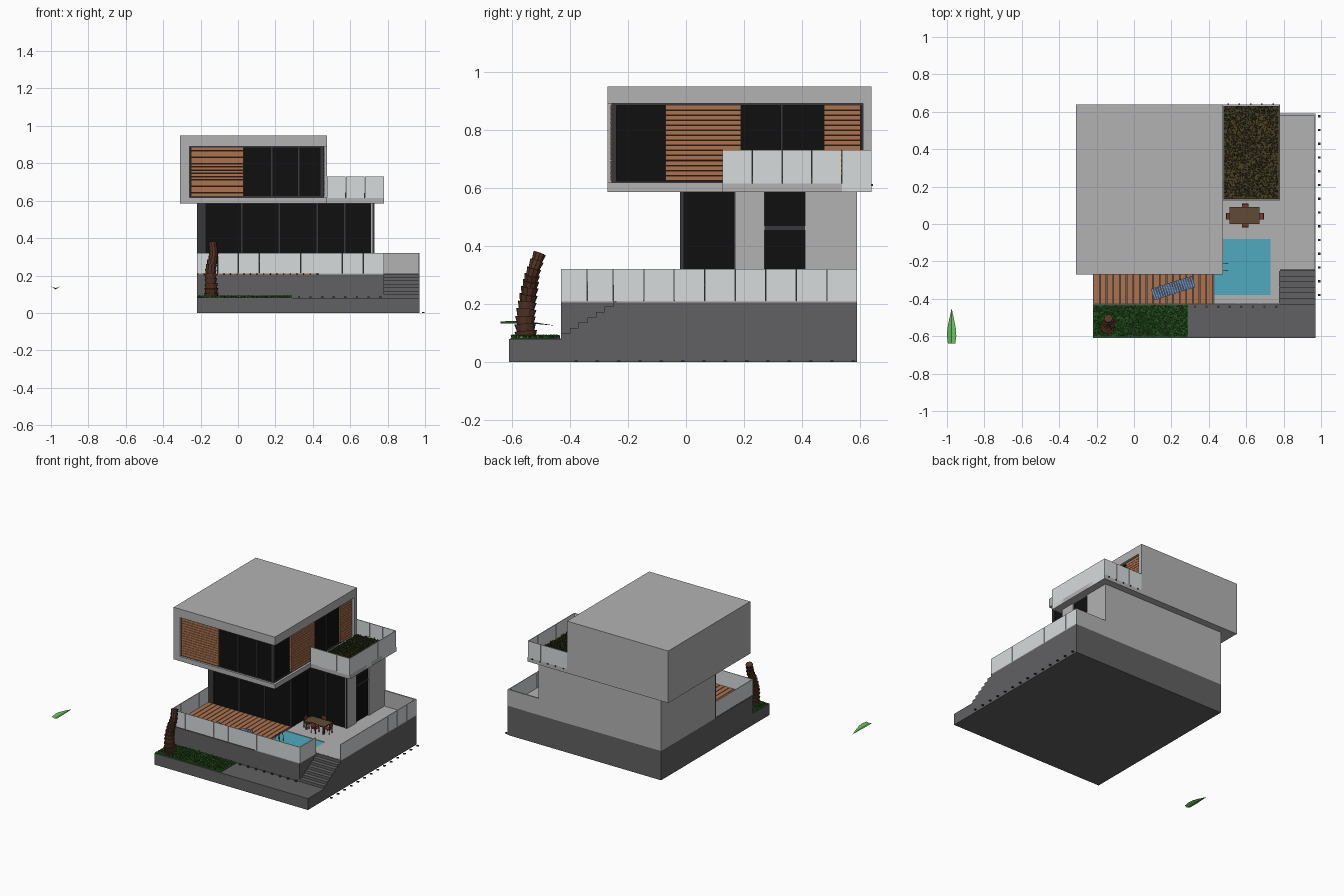
import bpy, bmesh, math, random
from mathutils import Vector, Matrix

if "Cube" in bpy.data.objects:
    bpy.data.objects.remove(bpy.data.objects["Cube"])

random.seed(4)


def mat(name, r, g, b):
    m = bpy.data.materials.new(name)
    m.diffuse_color = (r, g, b, 1)
    m.use_nodes = True
    m.node_tree.nodes["Principled BSDF"].inputs["Base Color"].default_value = m.diffuse_color
    return m


DARK = mat("dark_stone", .12, .12, .125)
LIGHT = mat("concrete", .45, .45, .45)
GLASS = mat("dark_glass", .005, .005, .005)
FRAME = mat("frame", .04, .04, .045)
RAIL = mat("rail_glass", .68, .71, .72)
WOOD = mat("wood", .42, .17, .08)
BROWN = mat("table_wood", .12, .07, .035)
RED = mat("chair_red", .2, .04, .03)
WATER = mat("water", .08, .4, .52)
BLUE = mat("lounger_blue", .15, .27, .5)
BARK = mat("bark", .09, .035, .02)
LEAF = mat("leaf", .15, .55, .12)
GREENS = [mat("green_a", .05, .22, .03), mat("green_b", .02, .09, .015), mat("green_c", .1, .35, .05)]
DULLS = [mat("moss_a", .03, .07, .015), mat("moss_b", .07, .05, .02), mat("moss_c", .05, .1, .02)]


def finish(name, bm, mats):
    me = bpy.data.meshes.new(name)
    bm.to_mesh(me)
    bm.free()
    for m in mats:
        me.materials.append(m)
    ob = bpy.data.objects.new(name, me)
    bpy.context.collection.objects.link(ob)
    return ob


def boxes(name, m, *items, tf=Matrix()):
    """Each item is (x0, x1, y0, y1, z0, z1)."""
    bm = bmesh.new()
    for x0, x1, y0, y1, z0, z1 in items:
        c = Vector((x0 + x1, y0 + y1, z0 + z1)) / 2
        s = Matrix.Diagonal((x1 - x0, y1 - y0, z1 - z0, 1))
        bmesh.ops.create_cube(bm, size=1, matrix=tf @ Matrix.Translation(c) @ s)
    return finish(name, bm, [m])


def rail(name, a, b, z0, z1, n, t=.005):
    """Row of n glass panels between two plan points, with thin gaps."""
    d = Vector((b[0] - a[0], b[1] - a[1]))
    step = d.length / n
    tf = Matrix.Translation((a[0], a[1], 0)) @ Matrix.Rotation(math.atan2(d.y, d.x), 4, 'Z')
    boxes(name, RAIL, *[(i * step + .001, (i + 1) * step - .001, 0, t, z0, z1) for i in range(n)], tf=tf)


def grass(name, x0, x1, y0, y1, z, n, h, mats):
    bm = bmesh.new()
    for _ in range(n):
        p = Vector((random.uniform(x0 + .006, x1 - .006), random.uniform(y0 + .006, y1 - .006), z))
        a = random.uniform(0, math.tau)
        w = Vector((math.cos(a), math.sin(a), 0)) * .004
        tip = Vector((random.uniform(-.006, .006), random.uniform(-.006, .006), h * random.uniform(.6, 1)))
        f = bm.faces.new([bm.verts.new(v) for v in (p - w, p + w, p + tip)])
        f.material_index = random.randrange(3)
    finish(name, bm, mats)
    boxes(name + "_soil", mats[1], (x0, x1, y0, y1, z - .01, z))


# Base, podium and stairs
boxes("base", DARK, (-.22, .97, -.61, .59, 0, .08))
boxes("podium", DARK, (-.22, .78, -.43, .59, .08, .205), (.78, .97, -.25, .59, .08, .205))
boxes("stairs", DARK, *[(.78, .97, -.43 + .03 * i, -.24, .08, .08 + .0185 * (i + 1)) for i in range(7)])
boxes("paving", LIGHT, (.43, .73, -.43, -.38, .204, .21), (.73, .78, -.43, -.08, .204, .21),
      (.78, .97, -.24, .59, .204, .21), (.43, .78, -.08, .59, .204, .21))
boxes("pool_water", WATER, (.43, .73, -.38, -.08, .2, .207))
boxes("deck_planks", WOOD, *[(-.215 + .0355 * i, -.184 + .0355 * i, -.425, -.02, .2, .214) for i in range(18)])

# Terrace railings
rail("front_rail", (-.22, -.43), (.78, -.43), .21, .32, 9)
rail("left_rail", (-.215, -.43), (-.215, -.02), .21, .32, 4)
rail("step_rail", (.78, -.43), (.78, -.25), .21, .32, 2)
rail("right_rail", (.97, -.25), (.97, .59), .21, .32, 8)
boxes("back_terrace_wall", LIGHT, (.73, .97, .58, .59, .205, .32))

# Ground floor
boxes("ground_walls", LIGHT, (-.22, -.205, -.01, .59, .205, .59), (-.22, .73, .575, .59, .205, .59),
      (.71, .73, .17, .27, .205, .59), (.71, .73, .41, .59, .205, .59))
boxes("ground_glass", GLASS, (-.21, .425, -.015, .58, .205, .588), (.42, .72, .17, .58, .205, .588))
boxes("ground_frames", FRAME, (-.22, -.175, -.02, -.008, .205, .588),
      *[(x - .004, x + .004, -.02, -.012, .205, .588) for x in (.02, .22)],
      (.42, .43, -.02, -.008, .205, .588),
      *[(x - .004, x + .004, .163, .172, .205, .588) for x in (.57, .724)],
      (.715, .725, .27, .41, .455, .468))

# Upper floor shell
boxes("upper_shell", LIGHT, (-.31, .475, -.27, .64, .89, .95), (-.31, .475, -.27, .64, .585, .618),
      (-.31, -.26, -.27, .64, .618, .89), (-.31, .475, .61, .64, .618, .89))
boxes("upper_glass", GLASS, (-.265, .45, -.25, .615, .615, .892))
boxes("upper_frames", FRAME, (-.262, .459, -.256, -.24, .618, .624), (-.262, .459, -.256, -.24, .884, .89),
      (.44, .459, -.256, .612, .618, .624), (.44, .459, -.256, .612, .884, .89),
      *[(x - .004, x + .004, -.256, -.24, .618, .89) for x in (-.257, .18, .325, .455)],
      *[(.44, .459, y - .004, y + .004, .618, .89) for y in (-.252, .33, .607)])

# Wooden louvres on both glazed sides
lou = []
for i in range(15):
    z = .626 + .0173 * i
    lou += [(-.252, .03, -.26, -.245, z, z + .0155), (.445, .463, -.07, .19, z, z + .0155),
            (.445, .463, .475, .602, z, z + .0155)]
boxes("louvres", WOOD, *lou)

# Planted balcony
boxes("balcony_slab", LIGHT, (.475, .78, .125, .64, .585, .615))
rail("balcony_front_rail", (.475, .125), (.78, .125), .61, .73, 3)
rail("balcony_side_rail", (.78, .125), (.78, .64), .585, .73, 5)
rail("balcony_back_rail", (.475, .635), (.78, .635), .61, .73, 3)
grass("balcony_plants", .478, .774, .135, .632, .625, 3500, .02, DULLS)

# Lawn strip
grass("lawn", -.219, .29, -.605, -.432, .083, 3000, .012, GREENS)

# Bark trunk from stacked flared rings
path = [Vector(p) for p in ((-.142, -.55, .08), (-.143, -.555, .14), (-.148, -.548, .2),
                            (-.142, -.538, .26), (-.128, -.528, .31), (-.137, -.505, .372))]
bm = bmesh.new()
n = 12


def along(t):
    k = min(int(t * 5), 4)
    return path[k].lerp(path[k + 1], t * 5 - k)


for i in range(n):
    a, b = along(i / n), along((i + 1) / n)
    d = b - a
    r = .036 - .016 * i / n
    tf = Matrix.Translation((a + b) / 2) @ d.to_track_quat('Z', 'Y').to_matrix().to_4x4()
    bmesh.ops.create_cone(bm, cap_ends=True, segments=10, radius1=r * .85, radius2=r * 1.1,
                          depth=d.length * 1.15, matrix=tf)
finish("palm_trunk", bm, [BARK])

# Loose leaf, folded along its midrib
bm = bmesh.new()
rows = []
for y, w, z in ((-.64, .02, .135), (-.6, .025, .138), (-.56, .023, .137), (-.51, .013, .131), (-.455, .001, .122)):
    rows.append([bm.verts.new((-.975 + s * w, y, z + (abs(s) - 1) * .35 * w + .004)) for s in (-1, 0, 1)])
for p, q in zip(rows, rows[1:]):
    for k in range(2):
        bm.faces.new((p[k], p[k + 1], q[k + 1], q[k]))
finish("fallen_leaf", bm, [LEAF])

# Sun lounger with wavy slats
tf = Matrix.Translation((.21, -.342, .214)) @ Matrix.Rotation(math.radians(18), 4, 'Z')
slats = []
for i in range(18):
    x = -.115 + .0128 * i
    z = .03 + .012 * math.cos(i * .45) + (.004 * (5 - i) if i < 5 else 0)
    slats.append((x, x + .0115, -.032, .032, z, z + .006))
boxes("lounger_slats", BLUE, *slats, tf=tf)
boxes("lounger_legs", FRAME, *[(x, x + .006, y, y + .006, 0, .03) for x in (-.08, .08) for y in (-.03, .024)], tf=tf)

# Table and four chairs
boxes("table", BROWN, (.51, .67, 0, .09, .262, .27),
      *[(x, x + .008, y, y + .008, .21, .262) for x in (.52, .652) for y in (.006, .076)])
for i, (x, y, a) in enumerate(((.515, .042, 0), (.67, .042, 180), (.595, .005, 90), (.595, .085, 270))):
    tf = Matrix.Translation((x, y, .21)) @ Matrix.Rotation(math.radians(a), 4, 'Z')
    boxes(f"chair_{i}", RED, (-.02, .02, -.018, .018, .03, .035), (-.024, -.019, -.018, .018, .045, .075),
          *[(u, u + .004, v, v + .004, 0, h) for u, h in ((-.022, .06), (.016, .03)) for v in (-.018, .014)], tf=tf)

# Pool ladder from bent tubes
cu = bpy.data.curves.new("pool_ladder", 'CURVE')
cu.dimensions = '3D'
cu.bevel_depth = .002
cu.bevel_resolution = 1
for y in (-.25, -.21):
    sp = cu.splines.new('POLY')
    pts = [(.465, y, .21), (.465, y, .25), (.475, y, .263), (.49, y, .26), (.497, y, .245), (.5, y, .205)]
    sp.points.add(len(pts) - 1)
    for p, c in zip(sp.points, pts):
        p.co = (*c, 1)
cu.materials.append(FRAME)
bpy.context.collection.objects.link(bpy.data.objects.new("pool_ladder", cu))

# Small path lights beside the base and on the front ledge
boxes("side_lights", FRAME, *[(.983, .997, -.385 + .0735 * i, -.373 + .0735 * i, 0, .006) for i in range(14)])
boxes("front_lights", FRAME, *[(.32 + .062 * i, .332 + .062 * i, -.448, -.436, .078, .088) for i in range(8)])
# Little lamps hanging at the balcony's back edge
boxes("balcony_lamps", FRAME, *[(.5 + .06 * i, .508 + .06 * i, .636, .644, .606, .614) for i in range(5)])
